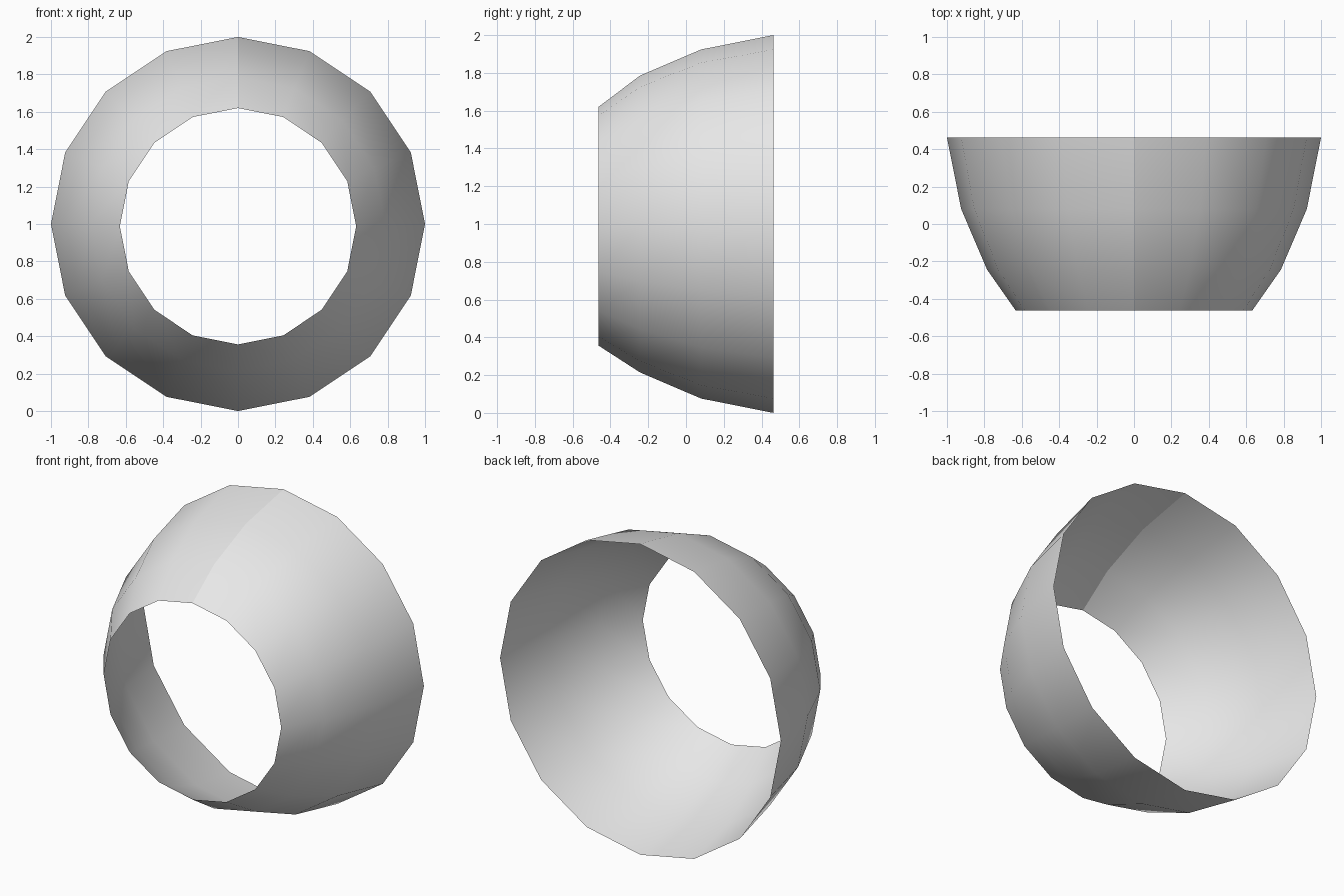
import bpy
import bmesh
from math import cos, sin, tau

cube = bpy.data.objects.get("Cube")
if cube:
    bpy.data.objects.remove(cube, do_unlink=True)

SIDES = 16
# Rings from back to front: y, radius, centre height
RINGS = [(0.463, 1.0, 1.0), (0.08, 0.924, 1.0), (-0.243, 0.786, 1.0), (-0.463, 0.632, 0.988)]

# Plain grey surface
grey = bpy.data.materials.new("light_grey")
grey.use_nodes = True
colour = (0.8, 0.8, 0.8, 1)
grey.diffuse_color = colour
grey.node_tree.nodes["Principled BSDF"].inputs["Base Color"].default_value = colour

# Open tapering shell, skinned ring by ring
bm = bmesh.new()
loops = []
for y, radius, height in RINGS:
    angles = [tau * i / SIDES for i in range(SIDES)]
    loops.append([bm.verts.new((radius * sin(a), y, height + radius * cos(a))) for a in angles])

for back, front in zip(loops, loops[1:]):
    for i in range(SIDES):
        j = (i + 1) % SIDES
        face = bm.faces.new((back[i], back[j], front[j], front[i]))
        face.smooth = True

# Make every face point away from the axis
bm.normal_update()
for face in bm.faces:
    centre = face.calc_center_median()
    if face.normal.x * centre.x + face.normal.z * (centre.z - 1) < 0:
        face.normal_flip()

# Hard seam along the top
for back, front in zip(loops, loops[1:]):
    bm.edges.get((back[0], front[0])).smooth = False

mesh = bpy.data.meshes.new("curved_shell")
bm.to_mesh(mesh)
bm.free()
mesh.materials.append(grey)
shell = bpy.data.objects.new("curved_shell", mesh)
bpy.context.collection.objects.link(shell)
